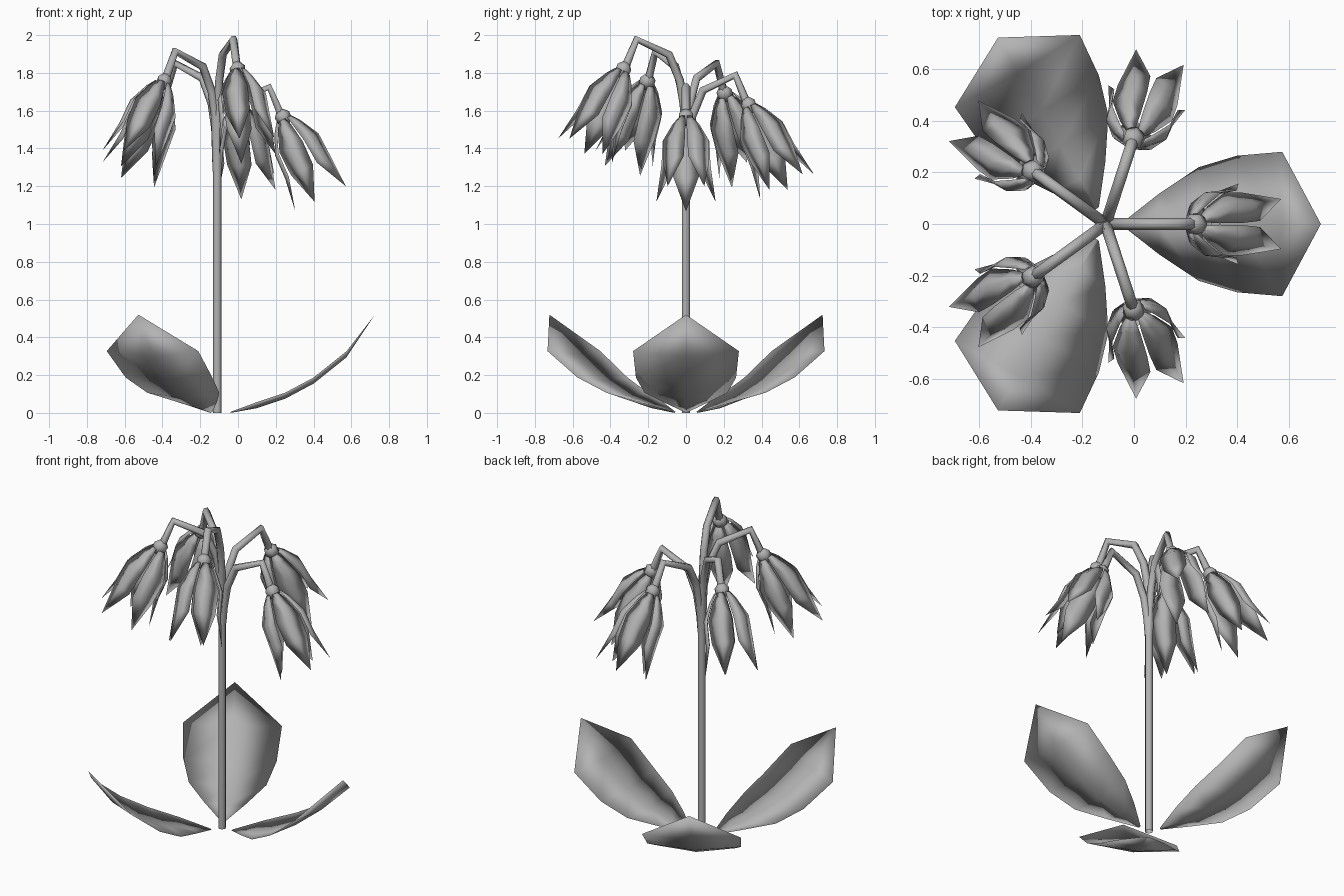
import bpy, bmesh, math
from mathutils import Matrix, Vector

cube = bpy.data.objects.get("Cube")
if cube:
    bpy.data.objects.remove(cube, do_unlink=True)

grey = bpy.data.materials.new("plain_grey")
grey.use_nodes = True
GREY = (0.45, 0.45, 0.45, 1)
grey.diffuse_color = GREY
grey.node_tree.nodes["Principled BSDF"].inputs["Base Color"].default_value = GREY

STEM = Matrix.Translation((-0.11, 0, 0))


def finish(obj):
    """Point the faces outward, assign the material and smooth the object."""
    bm = bmesh.new()
    bm.from_mesh(obj.data)
    bmesh.ops.recalc_face_normals(bm, faces=bm.faces)
    for face in bm.faces:
        face.smooth = True
    bm.to_mesh(obj.data)
    bm.free()
    obj.data.materials.clear()
    obj.data.materials.append(grey)


def mesh_object(name, verts, faces, matrix):
    mesh = bpy.data.meshes.new(name)
    mesh.from_pydata([matrix @ Vector(v) for v in verts], [], faces)
    obj = bpy.data.objects.new(name, mesh)
    bpy.context.collection.objects.link(obj)
    finish(obj)


def tube(name, points, radius, matrix):
    """Open round tube along a bent path."""
    curve = bpy.data.curves.new(name, "CURVE")
    curve.dimensions = "3D"
    curve.bevel_depth = radius
    curve.bevel_resolution = 1
    spline = curve.splines.new("POLY")
    spline.points.add(len(points) - 1)
    for p, co in zip(spline.points, points):
        p.co = (*(matrix @ Vector(co)), 1)
    obj = bpy.data.objects.new(name, curve)
    bpy.context.collection.objects.link(obj)
    bpy.ops.object.select_all(action="DESELECT")
    obj.select_set(True)
    bpy.context.view_layer.objects.active = obj
    bpy.ops.object.convert(target="MESH")
    finish(bpy.context.object)


def blade(rows, rim_shift, thickness, tip):
    """Closed thin shell: each row is (keel, half width), ending in a point."""
    verts, faces = [], []
    for keel, half in rows:
        keel = Vector(keel)
        scale = min(1, half / 0.06)
        rim = keel + Vector(rim_shift) * scale
        side = Vector((0, half, 0))
        verts += [rim - side, keel, rim + side, keel + Vector(thickness) * scale]
    verts.append(Vector(tip))
    last = 4 * (len(rows) - 1)
    for k in range(4):
        n = (k + 1) % 4
        faces += [(a + k, a + n, a + 4 + n, a + 4 + k) for a in range(0, last, 4)]
        faces.append((last + k, last + n, last + 4))
    faces.append((0, 1, 2, 3))
    return verts, faces


# Main stem
tube("stem", [(0, 0, 0), (0, 0, 1.32)], 0.0235, STEM)

# Three broad curved leaves: distance, height, half width
leaf_rows = [(0.07, 0, 0.01), (0.21, 0.025, 0.12), (0.36, 0.075, 0.22),
             (0.51, 0.155, 0.265), (0.685, 0.295, 0.28)]
leaf = blade([((x, 0, z), w) for x, z, w in leaf_rows],
             (0, 0, 0.032), (-0.008, 0, 0.015), (0.835, 0, 0.52))
for i in range(3):
    turn = Matrix.Rotation(math.radians(120 * i), 4, "Z")
    mesh_object(f"leaf_{i + 1}", *leaf, STEM @ turn)

# Petal: distance along flower axis, radius, half width
petal_rows = [(0.015, 0.045, 0.02), (0.06, 0.078, 0.042),
              (0.165, 0.129, 0.072), (0.30, 0.136, 0.068)]
petal = blade([((r, 0, -d), w) for d, r, w in petal_rows],
              (-0.022, 0, 0), (-0.012, 0, 0), (0.165, 0, -0.48))


def bud(name, matrix, sides=6):
    """Small swollen knob that joins the stalk to the petals."""
    rings = [(0.035, 0.02), (0.01, 0.042), (-0.025, 0.04), (-0.05, 0.015)]
    verts = [(r * math.cos(math.tau * k / sides), r * math.sin(math.tau * k / sides), z)
             for z, r in rings for k in range(sides)]
    faces = [(a * sides + k, (a + 1) * sides + k,
              (a + 1) * sides + (k + 1) % sides, a * sides + (k + 1) % sides)
             for a in range(len(rings) - 1) for k in range(sides)]
    faces += [tuple(range(sides)), tuple(reversed(range(3 * sides, 4 * sides)))]
    mesh_object(name, verts, faces, matrix)


# Five nodding flowers, each higher than the last around the stem
for i in range(5):
    peak = 1.73 + 0.063 * i
    place = STEM @ Matrix.Rotation(math.radians(72 * i), 4, "Z")
    tube(f"flower_stalk_{i + 1}",
         [(0.003, 0, 1.28), (0.012, 0, peak - 0.35), (0.035, 0, peak - 0.22),
          (0.095, 0, peak - 0.085), (0.275, 0, peak - 0.005), (0.335, 0, peak - 0.145)],
         0.0225, place)
    head = (place @ Matrix.Translation((0.347, 0, peak - 0.16))
            @ Matrix.Rotation(math.radians(-26.5), 4, "Y"))
    bud(f"flower_base_{i + 1}", head)
    for k in range(5):
        turn = Matrix.Rotation(math.radians(36 + 72 * k), 4, "Z")
        mesh_object(f"flower_{i + 1}_petal_{k + 1}", *petal, head @ turn)
